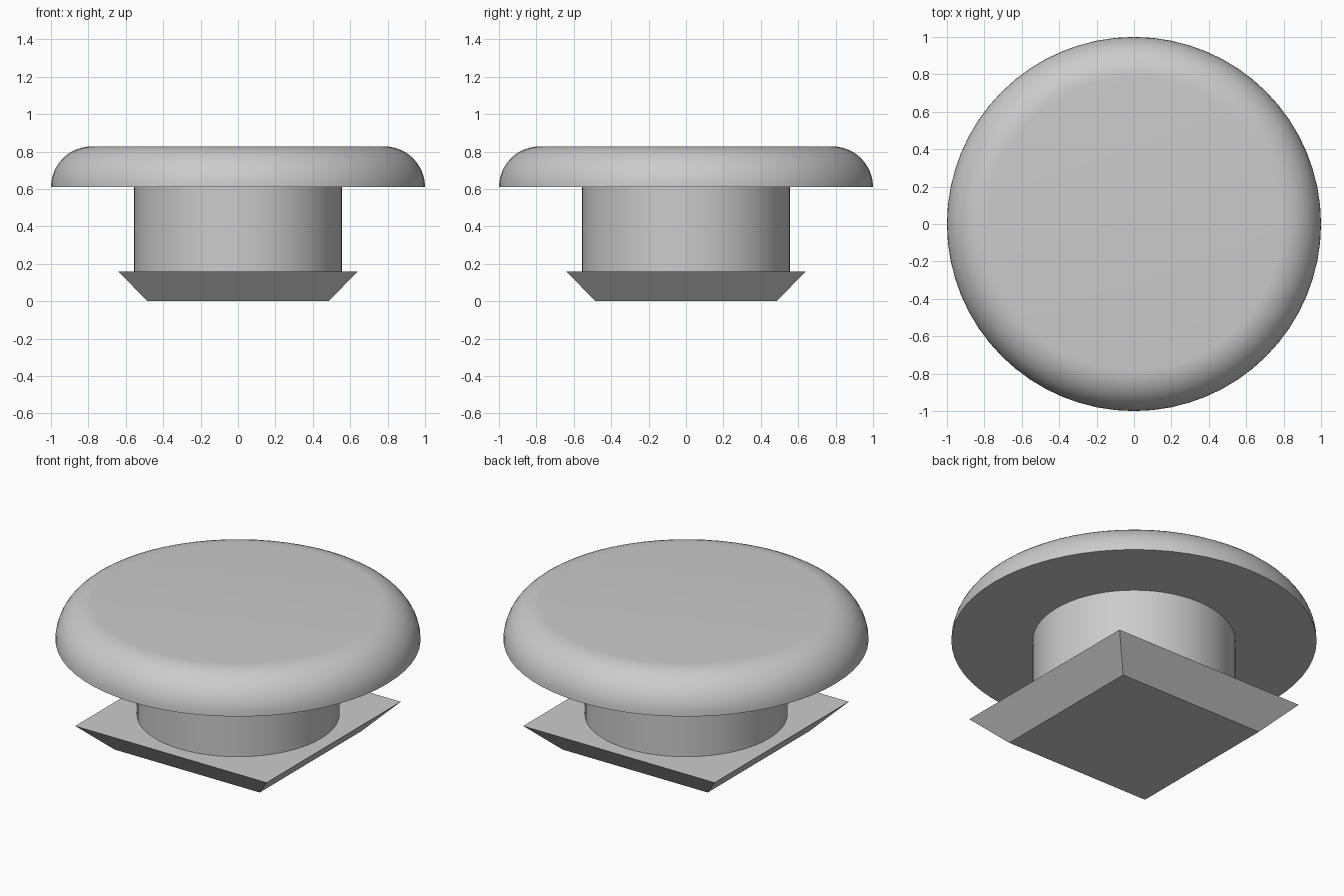
import bpy, bmesh
from math import sin, cos, pi, radians

cube = bpy.data.objects.get("Cube")
if cube:
    bpy.data.objects.remove(cube, do_unlink=True)

GREY = (0.6, 0.6, 0.6, 1.0)
grey = bpy.data.materials.new("plain_grey")
grey.use_nodes = True
grey.diffuse_color = GREY
grey.node_tree.nodes["Principled BSDF"].inputs["Base Color"].default_value = GREY


def lathe(name, profile, sides, turn=0.0, smooth=False):
    """Stack rings of (radius, height), closed by a flat face at each end."""
    bm = bmesh.new()
    rings = []
    for radius, z in profile:
        angles = [turn + 2 * pi * i / sides for i in range(sides)]
        rings.append([bm.verts.new((radius * cos(a), radius * sin(a), z)) for a in angles])
    for low, high in zip(rings, rings[1:]):
        for i in range(sides):
            j = (i + 1) % sides
            bm.faces.new((low[i], low[j], high[j], high[i]))
    bm.faces.new(rings[0][::-1])
    bm.faces.new(rings[-1])
    mesh = bpy.data.meshes.new(name)
    bm.to_mesh(mesh)
    bm.free()
    mesh.materials.append(grey)
    obj = bpy.data.objects.new(name, mesh)
    bpy.context.collection.objects.link(obj)
    if smooth:
        bpy.ops.object.select_all(action="DESELECT")
        obj.select_set(True)
        bpy.context.view_layer.objects.active = obj
        bpy.ops.object.shade_smooth_by_angle(angle=radians(35))
    return obj


# Square foot, wider at its top edge
corner = 2 ** 0.5
lathe("square_foot", [(0.485 * corner, 0), (0.64 * corner, 0.16)], 4, turn=pi / 4)

# Round stem
lathe("stem", [(0.555, 0.16), (0.555, 0.61)], 64, smooth=True)

# Cap with a quarter-round rim and a flat top
STEPS = 12
RIM = 0.218
arc = [pi / 2 * i / STEPS for i in range(STEPS + 1)]
rim = [(1 - RIM + RIM * cos(a), 0.61 + RIM * sin(a)) for a in arc]
lathe("cap", rim, 64, smooth=True)
